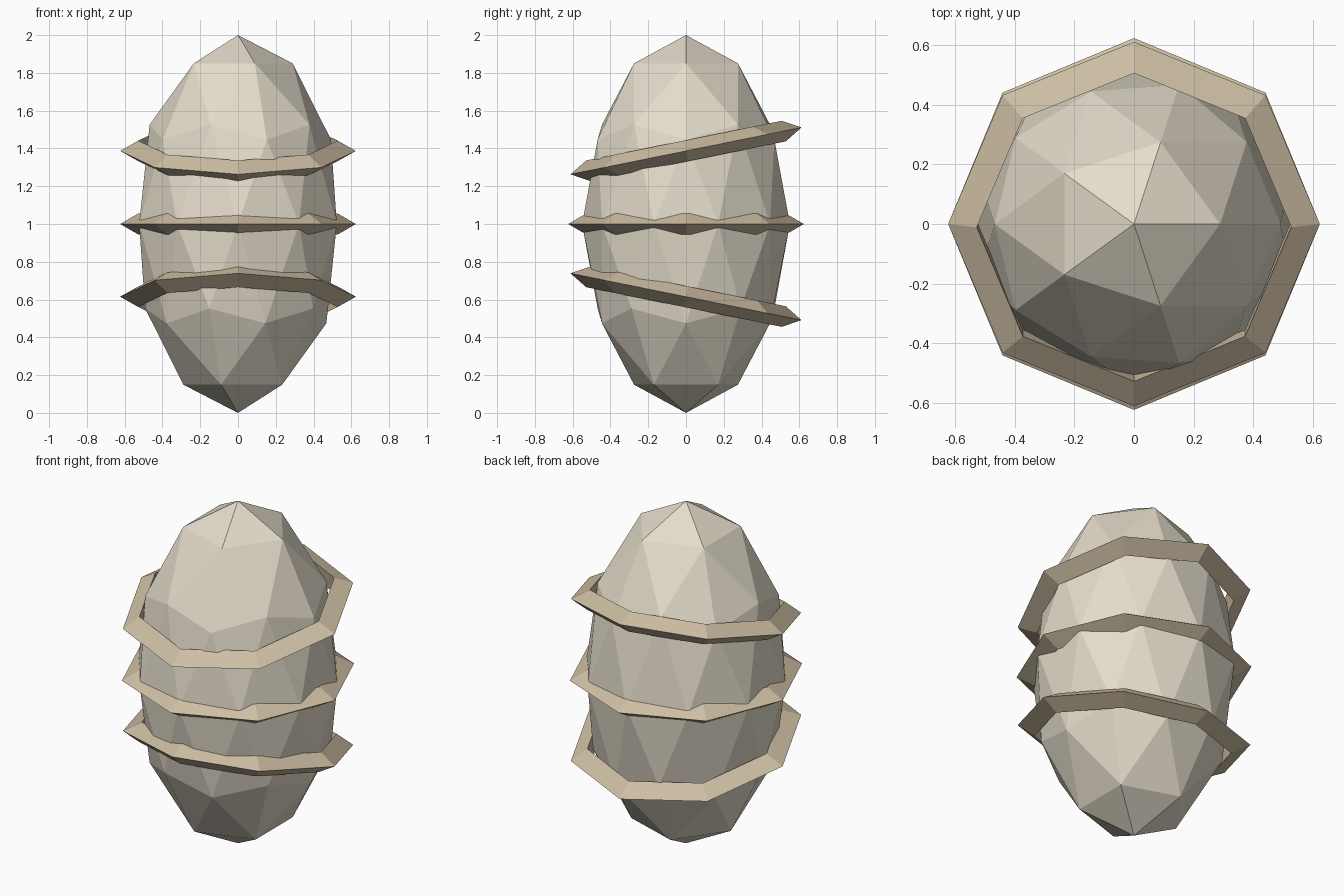
import bpy

if "Cube" in bpy.data.objects:
    bpy.data.objects.remove(bpy.data.objects["Cube"])


def material(name, color):
    m = bpy.data.materials.new(name)
    m.diffuse_color = color
    m.use_nodes = True
    m.node_tree.nodes["Principled BSDF"].inputs["Base Color"].default_value = m.diffuse_color
    return m


shell_mat = material("pale_shell", (0.78, 0.72, 0.60, 1))
band_mat = material("tan_band", (0.62, 0.52, 0.37, 1))

# Faceted egg-shaped body
bpy.ops.mesh.primitive_ico_sphere_add(subdivisions=2, radius=1, location=(0, 0, 1))
body = bpy.context.object
body.name = "egg_body"
body.scale = (0.55, 0.55, 1)
body.data.materials.append(shell_mat)
bpy.ops.object.shade_flat()

# Three eight-sided bands with triangular section; outer two tilt apart at the back
for name, z, tilt in (("lower_band", 0.615, -0.2),
                      ("middle_band", 1.0, 0.0),
                      ("upper_band", 1.387, 0.2)):
    bpy.ops.mesh.primitive_torus_add(
        major_segments=8, minor_segments=3, major_radius=0.56, minor_radius=0.064,
        location=(0, 0, z), rotation=(tilt, 0, 0))
    band = bpy.context.object
    band.name = name
    band.data.materials.append(band_mat)
    bpy.ops.object.shade_flat()
